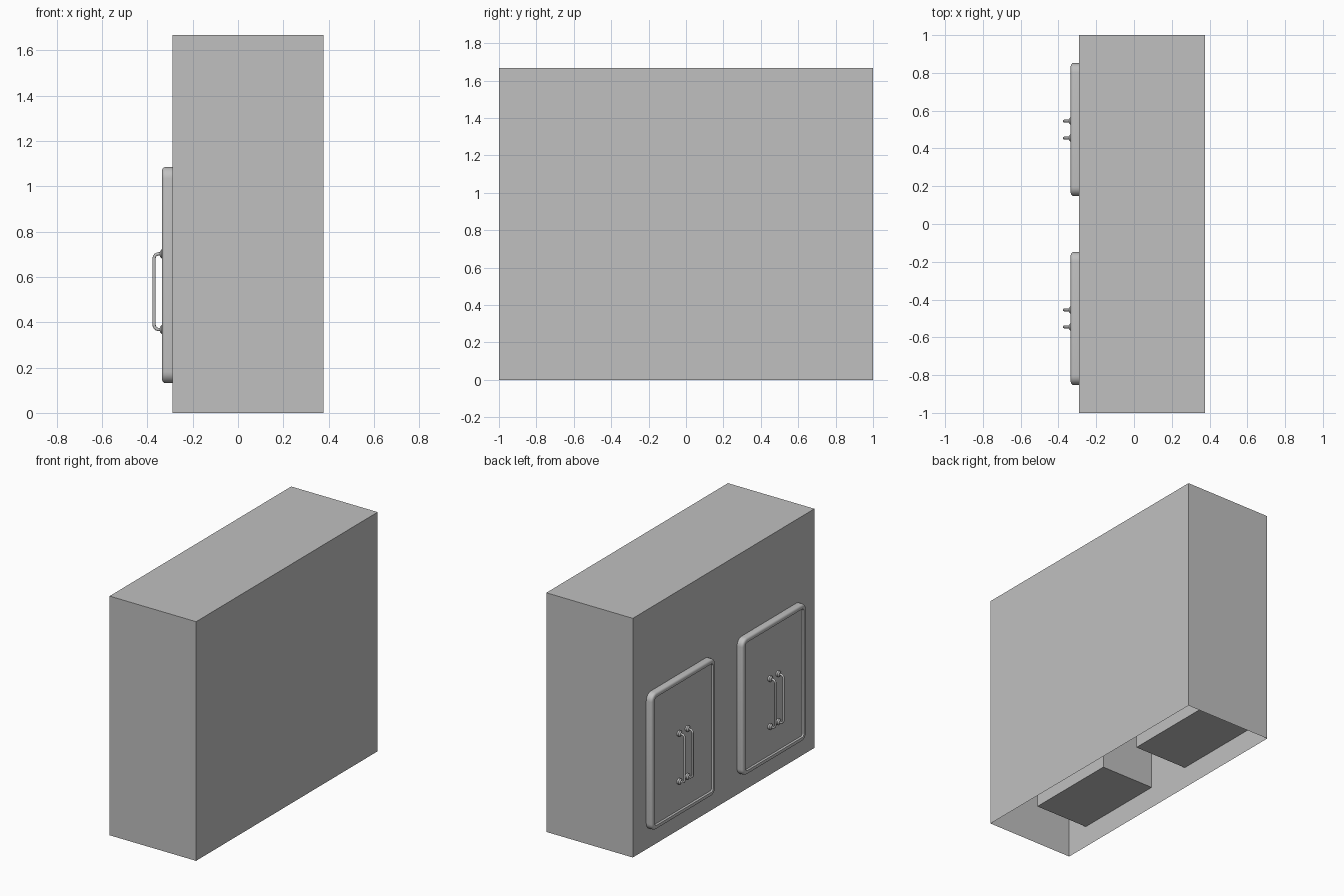
import bpy, bmesh, math
from mathutils import Matrix, Vector

default = bpy.data.objects.get("Cube")
if default:
    bpy.data.objects.remove(default, do_unlink=True)

# One grey finish for everything
grey = bpy.data.materials.new("light grey")
grey.use_nodes = True
colour = (0.53, 0.53, 0.53, 1)
grey.diffuse_color = colour
grey.node_tree.nodes["Principled BSDF"].inputs["Base Color"].default_value = colour

BACK, FRONT, TOP = 0.377, -0.29, 1.667   # body limits in x and z
DOOR_FACE = -0.335


def finish(name, bm, smooth=False):
    mesh = bpy.data.meshes.new(name)
    bm.to_mesh(mesh)
    bm.free()
    mesh.materials.append(grey)
    obj = bpy.data.objects.new(name, mesh)
    bpy.context.collection.objects.link(obj)
    if smooth:
        bpy.ops.object.select_all(action='DESELECT')
        obj.select_set(True)
        bpy.context.view_layer.objects.active = obj
        bpy.ops.object.shade_smooth_by_angle(angle=math.radians(35))
    return obj


def build_body():
    """Thin shell open underneath, with two compartments set into the door wall."""
    bm = bmesh.new()
    ys = [-1, -0.833, -0.167, 0.167, 0.833, 1]
    zs = [0, 0.15, 1.07, TOP]
    grid = [[bm.verts.new((FRONT, y, z)) for z in zs] for y in ys]
    openings = []
    for i in range(5):
        for j in range(3):
            face = bm.faces.new((grid[i][j], grid[i][j + 1],
                                 grid[i + 1][j + 1], grid[i + 1][j]))
            if j == 1 and i in (1, 3):
                openings.append(face)
    # Outer walls and roof, drawn out from the rim of the door wall
    rim = [e for e in bm.edges if e.is_boundary
           and not all(v.co.z == 0 for v in e.verts)]
    new = bmesh.ops.extrude_edge_only(bm, edges=rim)["geom"]
    moved = [v for v in new if isinstance(v, bmesh.types.BMVert)]
    for v in moved:
        v.co.x = BACK
    bm.faces.new([bm.verts.new((BACK, y, z)) for y, z in
                  ((-1, 0), (1, 0), (1, TOP), (-1, TOP))])
    bmesh.ops.remove_doubles(bm, verts=bm.verts, dist=0.0001)
    # Compartments behind the doors
    for face in openings:
        out = bmesh.ops.extrude_discrete_faces(bm, faces=[face])["faces"][0]
        edges = list(out.edges)
        rear = bmesh.ops.extrude_face_region(bm, geom=[out])["geom"]
        for v in rear:
            if isinstance(v, bmesh.types.BMVert):
                v.co.x = 0.12
        if out.is_valid:
            bm.faces.remove(out)
    bmesh.ops.remove_doubles(bm, verts=bm.verts, dist=0.0001)
    bmesh.ops.recalc_face_normals(bm, faces=bm.faces)
    finish("cabinet_body", bm)


def rounded_ring(bm, x, y, z, half_w, half_h, radius, steps=6):
    ring = []
    for q, (sy, sz) in enumerate(((1, 1), (-1, 1), (-1, -1), (1, -1))):
        for k in range(steps + 1):
            a = (q + k / steps) * math.pi / 2
            ring.append(bm.verts.new((x, y + sy * (half_w - radius) + radius * math.cos(a),
                                      z + sz * (half_h - radius) + radius * math.sin(a))))
    return ring


def build_door(name, y):
    """Rounded slab with a filleted edge and a shallow sunken panel."""
    bm = bmesh.new()
    fillet = 0.016
    steps = [(FRONT, 0)]
    for k in range(6):
        a = k / 5 * math.pi / 2
        steps.append((DOOR_FACE + fillet * (1 - math.sin(a)), fillet * (1 - math.cos(a))))
    steps += [(DOOR_FACE, 0.03), (DOOR_FACE + 0.01, 0.036)]
    rings = [rounded_ring(bm, x, y, 0.608, 0.352 - d, 0.477 - d, 0.05 - d) for x, d in steps]
    for a, b in zip(rings, rings[1:]):
        for i in range(len(a)):
            j = (i + 1) % len(a)
            bm.faces.new((a[i], a[j], b[j], b[i]))
    bm.faces.new(rings[0])
    bm.faces.new(rings[-1])
    bmesh.ops.recalc_face_normals(bm, faces=bm.faces)
    finish(name, bm, True)


def build_handle(name, y):
    """Bent bar on two tapered mounts."""
    low, high, reach, bend = 0.368, 0.702, -0.370, 0.02
    panel = DOOR_FACE + 0.01
    path = [Vector((panel, y, high))]
    for z, s in ((high, 1), (low, -1)):
        arc = []
        for k in range(7):
            a = k / 6 * math.pi / 2
            arc.append(Vector((reach + bend * (1 - math.sin(a)), y,
                               z - s * bend * (1 - math.cos(a)))))
        path += arc if s > 0 else arc[::-1]
    path.append(Vector((panel, y, low)))
    bm = bmesh.new()
    sides, rings = 12, []
    for i, p in enumerate(path):
        t = (path[min(i + 1, len(path) - 1)] - path[max(i - 1, 0)]).normalized()
        across = Vector((0, 1, 0))
        normal = t.cross(across)
        rings.append([bm.verts.new(p + 0.007 * (across * math.cos(a) + normal * math.sin(a)))
                      for a in (2 * math.pi * k / sides for k in range(sides))])
    for a, b in zip(rings, rings[1:]):
        for i in range(sides):
            j = (i + 1) % sides
            bm.faces.new((a[i], a[j], b[j], b[i]))
    # Mounts: a round foot and a narrower collar
    for z in (low, high):
        for x0, x1, r0, r1 in ((panel, -0.337, 0.02, 0.02), (-0.337, -0.345, 0.02, 0.011)):
            turn = Matrix.Translation(((x0 + x1) / 2, y, z)) @ Matrix.Rotation(-math.pi / 2, 4, 'Y')
            bmesh.ops.create_cone(bm, cap_ends=True, segments=20, radius1=r0, radius2=r1,
                                  depth=abs(x1 - x0), matrix=turn)
    bmesh.ops.recalc_face_normals(bm, faces=bm.faces)
    finish(name, bm, True)


build_body()
for side, s in (("left", -1), ("right", 1)):
    build_door(side + "_door", s * 0.5)
    build_handle(side + "_door_inner_handle", s * 0.455)
    build_handle(side + "_door_outer_handle", s * 0.545)
